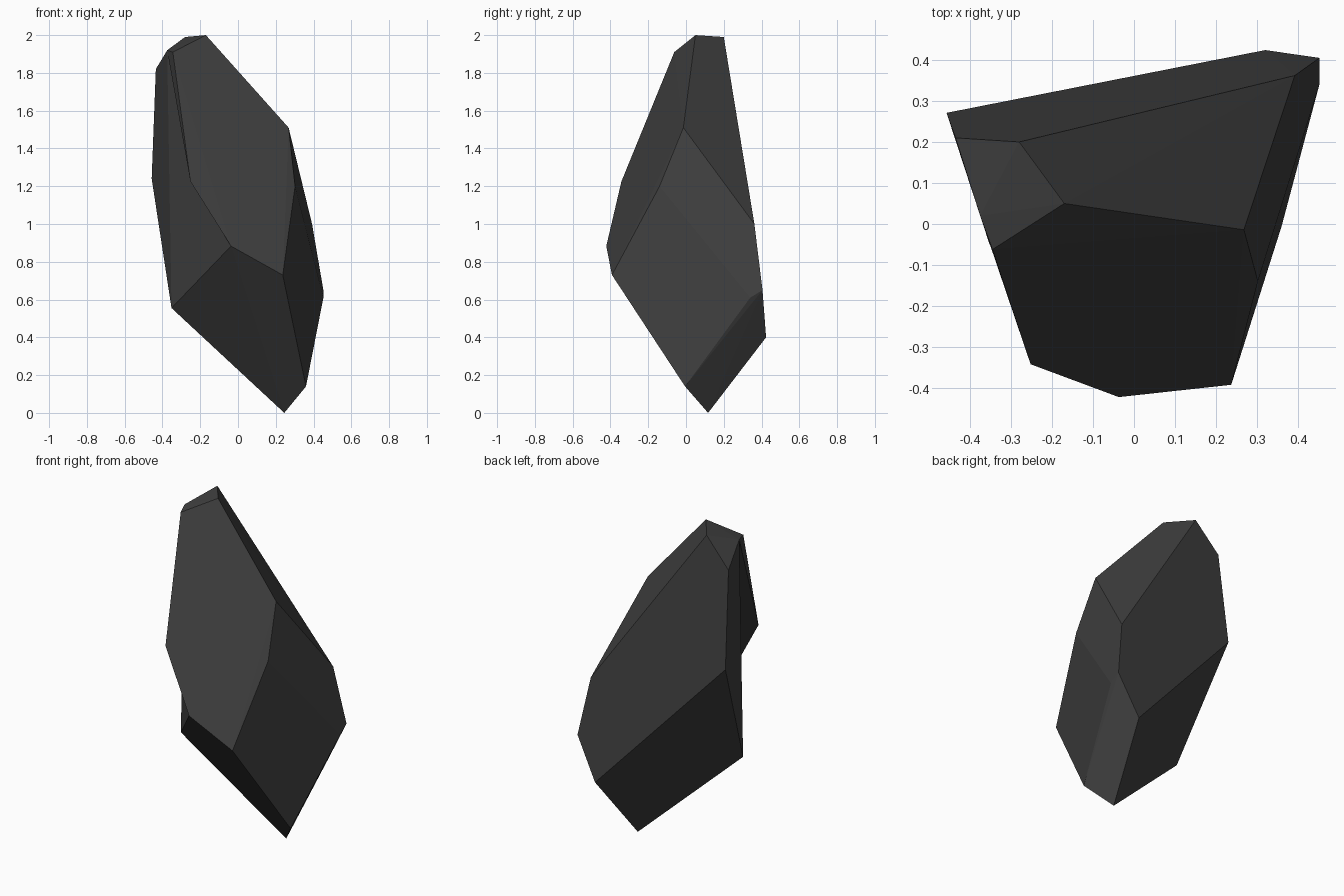
import bpy, bmesh

if "Cube" in bpy.data.objects:
    bpy.data.objects.remove(bpy.data.objects["Cube"])

# corner points of the faceted rock
P = {
    "top": (-0.17, 0.05, 2.0), "top_back": (-0.28, 0.20, 1.99),
    "top_front": (-0.345, -0.062, 1.91), "top_nick": (-0.375, 0.02, 1.92),
    "top_left": (-0.435, 0.21, 1.82), "shoulder": (0.268, -0.014, 1.51),
    "front_left": (-0.252, -0.342, 1.225), "left": (-0.457, 0.271, 1.24),
    "right_front": (0.302, -0.14, 1.20), "right_back": (0.392, 0.362, 1.0),
    "belly": (-0.037, -0.422, 0.883), "belly_right": (0.237, -0.392, 0.73),
    "low_left": (-0.352, -0.05, 0.555), "right_a": (0.452, 0.405, 0.65),
    "right_b": (0.452, 0.34, 0.61), "low_back": (0.32, 0.424, 0.40),
    "low_right": (0.36, -0.005, 0.14), "foot": (0.245, 0.117, 0.0),
}

# rock body: hull of the corner points
bm = bmesh.new()
v = {k: bm.verts.new(c) for k, c in P.items()}
bmesh.ops.convex_hull(bm, input=bm.verts[:])
bmesh.ops.delete(bm, geom=[x for x in bm.verts if not x.link_faces], context='VERTS')

# dent on the lower left: turn the ridge into a valley from left corner to belly
ridge = bm.edges.get((v["front_left"], v["low_left"]))
if ridge:
    bmesh.ops.rotate_edges(bm, edges=[ridge], use_ccw=False)
bmesh.ops.recalc_face_normals(bm, faces=bm.faces[:])

mesh = bpy.data.meshes.new("rock")
bm.to_mesh(mesh)
bm.free()
rock = bpy.data.objects.new("rock", mesh)
bpy.context.collection.objects.link(rock)

# dark stone colour
mat = bpy.data.materials.new("dark_stone")
mat.diffuse_color = (0.05, 0.05, 0.05, 1)
mat.use_nodes = True
mat.node_tree.nodes["Principled BSDF"].inputs["Base Color"].default_value = mat.diffuse_color
mesh.materials.append(mat)
